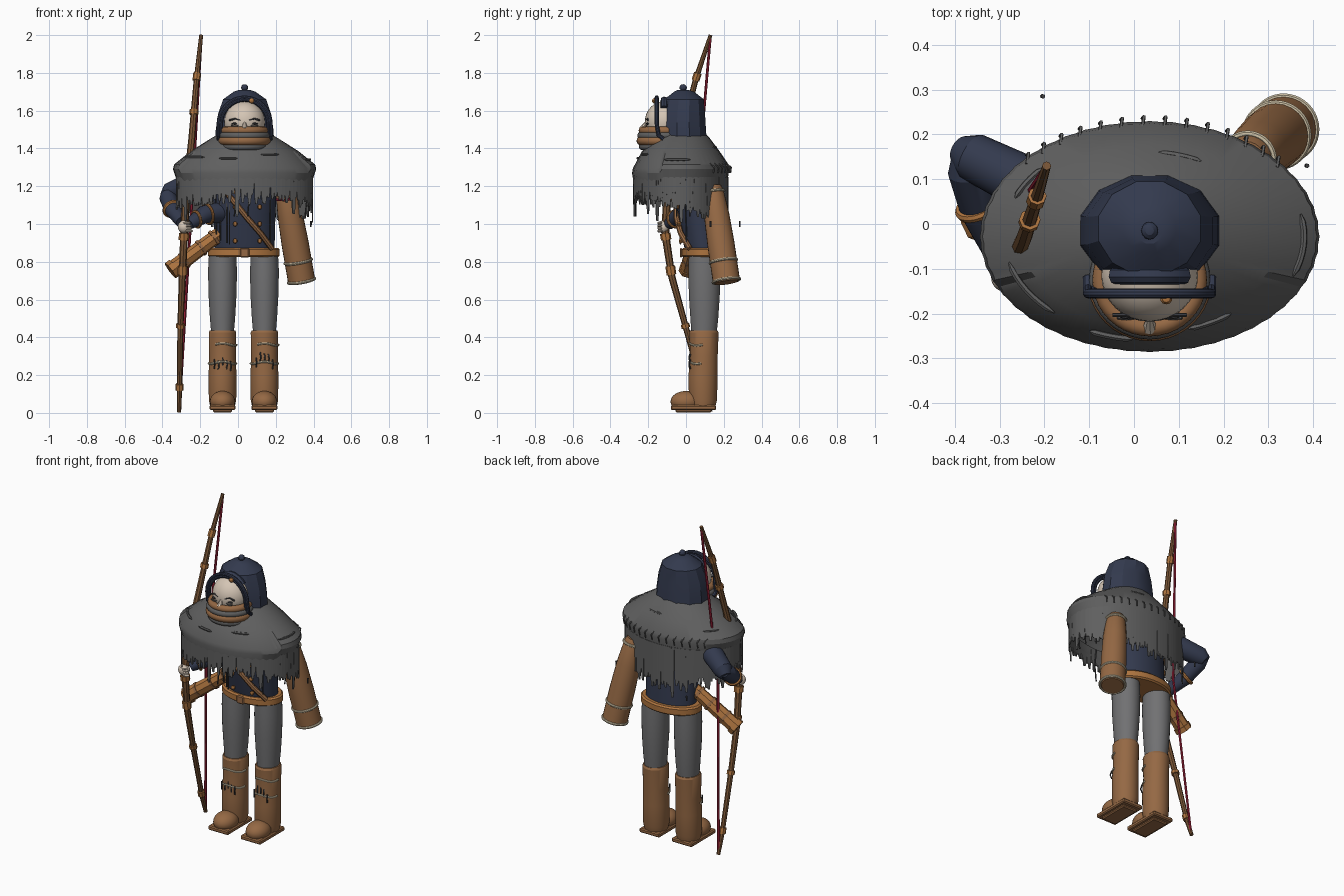
import bpy, bmesh, math, random
from mathutils import Vector, Matrix

if "Cube" in bpy.data.objects:
    bpy.data.objects.remove(bpy.data.objects["Cube"])

random.seed(4)
CX = 0.035  # body centre line


def material(name, col):
    m = bpy.data.materials.new(name)
    m.diffuse_color = (*col, 1)
    m.use_nodes = True
    m.node_tree.nodes["Principled BSDF"].inputs["Base Color"].default_value = m.diffuse_color
    return m


CLOAK = material("cloak grey", (0.115, 0.115, 0.115))
DARK = material("dark thread", (0.05, 0.05, 0.053))
NAVY = material("navy cloth", (0.033, 0.042, 0.076))
PANTS = material("trouser grey", (0.165, 0.165, 0.17))
LEATHER = material("brown leather", (0.30, 0.14, 0.058))
BRONZE = material("tan leather", (0.42, 0.175, 0.05))
SKIN = material("pale skin", (0.66, 0.56, 0.46))
CREAM = material("cream cord", (0.60, 0.52, 0.37))
WOOD = material("bow wood", (0.19, 0.09, 0.036))
RED = material("red string", (0.33, 0.015, 0.04))


def finish(name, bm, mat):
    bmesh.ops.recalc_face_normals(bm, faces=bm.faces)
    me = bpy.data.meshes.new(name)
    bm.to_mesh(me)
    bm.free()
    me.materials.append(mat)
    ob = bpy.data.objects.new(name, me)
    bpy.context.collection.objects.link(ob)
    return ob


def skin_loops(bm, loops, cap=True, closed=False):
    rows = [[bm.verts.new(p) for p in lp] for lp in loops]
    n = len(rows[0])
    pairs = list(zip(rows, rows[1:])) + ([(rows[-1], rows[0])] if closed else [])
    for a, b in pairs:
        for i in range(n):
            j = (i + 1) % n
            bm.faces.new((a[i], a[j], b[j], b[i]))
    if cap and not closed:
        bm.faces.new(rows[0])
        bm.faces.new(rows[-1])


def loft(name, sections, mat, n=32, cap=True):
    """Horizontal ellipses: (x, y, z, rx, ry)."""
    bm = bmesh.new()
    skin_loops(bm, [[(x + rx * math.cos(2 * math.pi * (i + .5) / n),
                      y + ry * math.sin(2 * math.pi * (i + .5) / n), z)
                     for i in range(n)] for x, y, z, rx, ry in sections], cap)
    return finish(name, bm, mat)


def add_tube(bm, pts, radii, n=8, closed=False):
    pts = [Vector(p) for p in pts]
    k = len(pts)
    if not isinstance(radii, (list, tuple)):
        radii = [radii] * k
    tans = []
    for i in range(k):
        a = pts[(i - 1) % k] if closed else pts[max(i - 1, 0)]
        b = pts[(i + 1) % k] if closed else pts[min(i + 1, k - 1)]
        tans.append((b - a).normalized())
    nrm = tans[0].orthogonal().normalized()
    loops = []
    for i, t in enumerate(tans):
        if i:
            nrm = tans[i - 1].rotation_difference(t) @ nrm
        bi = t.cross(nrm)
        loops.append([pts[i] + radii[i] * (math.cos(2 * math.pi * j / n) * nrm +
                      math.sin(2 * math.pi * j / n) * bi) for j in range(n)])
    skin_loops(bm, loops, True, closed)


def tube(name, pts, radii, mat, n=8, closed=False):
    bm = bmesh.new()
    add_tube(bm, pts, radii, n, closed)
    return finish(name, bm, mat)


def ring(name, c, rx, ry, r, mat, axis=(0, 0, 1), n=8):
    q = Vector((0, 0, 1)).rotation_difference(Vector(axis))
    return tube(name, [Vector(c) + q @ Vector((rx * math.cos(a), ry * math.sin(a), 0))
                for a in (2 * math.pi * i / 40 for i in range(40))], r, mat, n, True)


def ball(name, c, s, mat, u=24):
    bm = bmesh.new()
    bmesh.ops.create_uvsphere(bm, u_segments=u, v_segments=u // 2, radius=1,
                              matrix=Matrix.Translation(c) @ Matrix.Diagonal((*s, 1)))
    return finish(name, bm, mat)


def box(name, c, s, mat):
    bm = bmesh.new()
    bmesh.ops.create_cube(bm, size=1, matrix=Matrix.Translation(c) @ Matrix.Diagonal((*s, 1)))
    bmesh.ops.bevel(bm, geom=bm.edges[:], offset=0.006, segments=1, affect='EDGES')
    return finish(name, bm, mat)


# Legs and boots
for side, x in (("left", -0.082), ("right", 0.14)):
    loft(side + "_trouser", [(x, .095, .40, .058, .065), (x, .097, .5, .067, .074), (x, .097, .62, .074, .082),
                             (x, .097, .75, .077, .085), (x, .097, .845, .072, .082)], PANTS)
    loft(side + "_boot_shaft", [(x, .09, .035, .066, .066), (x, .09, .07, .073, .075), (x, .09, .2, .074, .077),
                                (x, .095, .30, .071, .073), (x, .095, .425, .073, .078),
                                (x, .095, .437, .068, .072)], LEATHER)
    ball(side + "_boot_toe", (x, 0.0, .06), (.067, .082, .056), LEATHER)
    box(side + "_boot_sole", (x, .04, .028), (.138, .24, .026), LEATHER)
    box(side + "_sole_plate", (x, .04, .012), (.10, .19, .02), LEATHER)
    for z, a0, a1 in ((.265, 3.3, 6.1), (.362, 4.2, 6.2)):
        tube(side + "_boot_cord", [(x + .074 * math.cos(a), .094 + .076 * math.sin(a), z + .006 * math.sin(3 * a))
             for a in (a0 + (a1 - a0) * i / 14 for i in range(15))], .006, CREAM)
    bm = bmesh.new()
    for i in range(5):
        lx, z = x - .045 + i * .022, .27 + random.uniform(-.025, .03)
        add_tube(bm, [(lx, .024, z - .025), (lx + .004, .016, z), (lx, .024, z + .025)], .004, 6)
    finish(side + "_boot_lacing", bm, DARK)

# Jacket, belt, strap and buttons
loft("jacket", [(CX, .10, .84, .158, .10), (CX, .09, .9, .160, .105), (CX, .075, 1.05, .164, .115),
                (CX, .05, 1.2, .17, .125), (CX, .02, 1.38, .12, .10)], NAVY)
loft("belt", [(CX - .005, .10, .824, .182, .115), (CX - .005, .10, .832, .191, .124),
              (CX - .005, .10, .865, .191, .124), (CX - .005, .10, .874, .182, .115)], BRONZE)
box("belt_buckle", (CX, -.026, .848), (.05, .014, .05), LEATHER)
tube("chest_strap", [(-.09, -.035, 1.2), (-.03, -.052, 1.13), (.05, -.05, 1.03),
                     (.12, -.028, .95), (.18, .02, .87)], .015, LEATHER, 8)
for x in (-.015, .115):
    for z in (.91, 1.0, 1.09, 1.17):
        ball("button", (x, .095 - .12 - (z - .9) * .12, z), (.013, .012, .013), BRONZE, 10)
bm = bmesh.new()
for x in (-.115, -.095, -.06, -.045, .17):
    y = .08 - .115 * math.sqrt(max(0, 1 - ((x - CX) / .17) ** 2))
    add_tube(bm, [(x, y - .015, 1.18), (x, y - .008, random.uniform(.88, 1.0))], .004, 5)
finish("hanging_threads", bm, DARK)

# Right sleeve with cord rings
S, E = Vector((.25, .14, 1.2)), Vector((.338, .215, .69))
d = (E - S).normalized()
tube("right_sleeve", [S, S.lerp(E, .05), S.lerp(E, .3), S.lerp(E, .6), S.lerp(E, .97), E],
     [.045, .055, .067, .072, .072, .062], LEATHER, 24)
for t, r in ((.06, .057), (.78, .071), (.98, .071)):
    ring("sleeve_cord", S.lerp(E, t), r, r, .008, CREAM, d)
tube("sleeve_red_tie", [(.20, .08, 1.13), (.26, .055, 1.125), (.31, .09, 1.16)], .007, RED, 6)

# Left arm, cuffs and hand
tube("left_upper_sleeve", [(-.14, .05, 1.24), (-.26, .1, 1.21), (-.36, .15, 1.165), (-.385, .165, 1.14)],
     [.06, .06, .054, .034], NAVY, 24)
tube("left_forearm", [(-.375, .165, 1.165), (-.368, .12, 1.14), (-.345, .03, 1.075), (-.297, -.075, 1.01)],
     [.03, .048, .043, .032], NAVY, 24)
ring("forearm_band", (-.348, .04, 1.08), .043, .043, .011, BRONZE, Vector((.04, -.09, -.06)).normalized())
tube("sleeve_flap", [(-.1, .03, 1.06), (-.18, -.03, 1.05), (-.26, -.09, 1.0)], [.055, .048, .03], NAVY, 24)
for t in ((-.16, -.015, 1.053, .052), (-.22, -.06, 1.025, .042)):
    ring("flap_band", t[:3], t[3], t[3], .008, BRONZE, (-.8, -.5, -.2))
ball("left_hand", (-.285, -.12, .985), (.034, .032, .034), SKIN, 20)
for i in range(4):
    ball("finger", (-.272 + .004 * i, -.138, 1.005 - .014 * i), (.024, .014, .009), SKIN, 10)

# Quiver
Q0, Q1 = Vector((-.10, .06, .945)), Vector((-.355, .01, .755))
tube("quiver", [Q0, Q1], [.038, .044], BRONZE, 8)
for t in (.08, .35, .7):
    tube("quiver_band", [Q0.lerp(Q1, t), Q0.lerp(Q1, t + .05)], .046, LEATHER, 8)
tube("quiver_rim", [Q0.lerp(Q1, .92), Q1.lerp(Q0, -.01)], .05, BRONZE, 8)

# Bow with grips and drawn string
BOW = [(-.195, .13, 2.0), (-.22, .05, 1.76), (-.245, -.03, 1.45), (-.275, -.10, 1.15), (-.285, -.11, .95),
       (-.295, -.075, .72), (-.305, .0, .45), (-.31, .09, .12), (-.312, .13, 0.005)]
tube("bow", BOW, [.010, .015, .018, .021, .021, .019, .016, .014, .011], WOOD, 8)
for i, a, b, r in ((0, .84, 1, .021), (1, .5, .58, .024), (2, .5, .75, .028), (3, 0, .12, .030),
                   (4, 0, .15, .028), (4, .75, .95, .026), (5, .92, 1, .023), (6, .9, 1, .021)):
    p, q = Vector(BOW[i]), Vector(BOW[i + 1])
    tube("bow_binding", [p.lerp(q, a), p.lerp(q, b)], r, BRONZE, 8)
tube("bow_string", [(-.195, .128, 1.98), (-.25, .045, 1.02), (-.31, .125, .03)], .0075, RED, 6)

# Cape: pleated cone with a turned-down rim
N, YC = 96, -.028
bm = bmesh.new()
loops = []
for z, rx, ry, yc, pleat in ((1.48, .13, .12, -.02, 0), (1.455, .175, .145, -.02, .003), (1.385, .285, .205, YC, .004),
                             (1.315, .372, .252, YC, .004), (1.29, .378, .257, YC, .003), (1.21, .35, .243, YC, .005)):
    lp = []
    for i in range(N):
        a = 2 * math.pi * i / N
        k = 1 + pleat * (-1) ** i
        lp.append((CX + rx * k * math.cos(a), yc + ry * k * math.sin(a), z - .02 * (math.sin(a) < -.4) * (z < 1.35)))
    loops.append(lp)
skin_loops(bm, loops, cap=False)
finish("cape", bm, CLOAK)


def cape_point(a, t):  # t = 0 at the neck, 1 at the rim
    return (CX + (.175 + .2 * t) * math.cos(a), YC + (.145 + .107 * t) * math.sin(a), 1.46 - .14 * t)


# Fringe, longer and fuller at the back
bm = bmesh.new()
M = 130
for i in range(M):
    a = 2 * math.pi * (i + random.uniform(-.3, .3)) / M
    back = max(0, math.sin(a))
    front = max(0, -math.sin(a))
    end = 1.13 - .10 * back + .03 * front - random.uniform(0, .06) - (.07 if i % 19 == 0 else 0)
    p = Vector((CX + .36 * math.cos(a), YC + .249 * math.sin(a), 0))
    t = Vector((-.37 * math.sin(a), .25 * math.cos(a), 0)).normalized()
    o = Vector((math.cos(a), math.sin(a), 0)) * .003
    skin_loops(bm, [[p + s * t * w + u * o + Vector((0, 0, z)) for s, u in ((-1, -1), (1, -1), (1, 1), (-1, 1))]
                    for z, w in ((1.25, .011), (end + .04, .010), (end, .005))])
finish("cape_fringe", bm, CLOAK)

# Cape fold cords and rim stitches
bm = bmesh.new()
for a0, a1, t in ((1.1, 1.5, .4), (2.4, 2.75, .75), (3.4, 4.0, .75), (5.0, 5.35, .65), (5.9, 6.5, .85), (4.3, 4.6, .8)):
    add_tube(bm, [cape_point(a0 + (a1 - a0) * i / 8, t) for i in range(9)], [.002] + [.007] * 7 + [.002], 6)
for i in range(14):
    a = .7 + 1.7 * i / 13
    x, y = CX + .372 * math.cos(a), YC + .254 * math.sin(a)
    add_tube(bm, [(x, y - .01, 1.32), (x + .004, y + .014, 1.30), (x, y + .01, 1.27)], .004, 5)
finish("cape_cords", bm, CLOAK)

# Loose threads
bm = bmesh.new()
for x, y, z in ((.385, .13, 1.0), (-.205, .285, 1.0)):
    add_tube(bm, [(x, y, z - .015), (x + .002, y, z + .015)], .005, 6)
for x, y in ((.355, -.05), (.37, .02), (.05, -.27), (-.02, -.265)):
    add_tube(bm, [(x, y, 1.24), (x + .01, y, 1.14), (x, y, 1.04)], .004, 5)
finish("loose_threads", bm, DARK)

# Hood, visor, knob and front hoop
loft("hood", [(CX, -.015, 1.43, .162, .13), (CX, -.015, 1.5, .158, .125), (CX, -.015, 1.58, .146, .12),
              (CX, -.01, 1.66, .118, .108), (CX, -.01, 1.70, .06, .055), (CX, -.015, 1.71, .03, .03)], NAVY, 12)
tube("hood_visor", [(CX + .10 * math.cos(a), -.115, 1.54 + .115 * math.sin(a))
                    for a in (math.radians(40 + 10 * i) for i in range(11))], .02, NAVY, 8)
ball("hood_knob", (CX, -.015, 1.722), (.019, .02, .018), NAVY, 12)
for rx, rz, r in ((.138, .14, .011), (.124, .127, .010)):
    arch = [(CX - rx, -.12, 1.45), (CX - rx, -.145, 1.47)]
    arch += [(CX - rx * math.cos(a), -.155, 1.53 + rz * math.sin(a)) for a in (math.pi * i / 16 for i in range(17))]
    arch += [(CX + rx, -.145, 1.47), (CX + rx, -.12, 1.45)]
    tube("hood_hoop", arch, r, NAVY, 10)
ball("hood_stud", (.072, -.168, 1.652), (.014, .012, .014), BRONZE, 10)

# Face
ball("face", (CX, -.115, 1.54), (.108, .103, .11), SKIN, 32)
tube("nose", [(CX, -.205, 1.545), (CX, -.232, 1.505), (CX, -.225, 1.49)], [.006, .016, .008], SKIN, 8)
for s in (-1, 1):
    x = CX + s * .052
    tube("eyebrow", [(x - .03, -.203 - .008 * (s > 0), 1.549), (x, -.203, 1.557), (x + .03, -.203 - .008 * (s < 0), 1.549)],
         .005, DARK, 6)
    ball("eye", (x, -.203, 1.531), (.018, .009, .006), DARK, 12)
    tube("lower_lid", [(x - .02, -.209, 1.522), (x, -.211, 1.516), (x + .02, -.209, 1.522)], .004, CLOAK, 6)

# Scarf: stacked wraps
for z, r, w, m in ((1.495, .108, .02, LEATHER), (1.468, .115, .02, CLOAK), (1.44, .115, .024, LEATHER),
                   (1.41, .108, .019, CLOAK)):
    ring("scarf_wrap", (CX, -.125, z), r, r * .98, w, m, n=16)

# Smooth the round parts and keep hard edges
bpy.ops.object.select_all(action='SELECT')
bpy.context.view_layer.objects.active = bpy.context.selected_objects[0]
bpy.ops.object.shade_smooth_by_angle(angle=math.radians(25))
